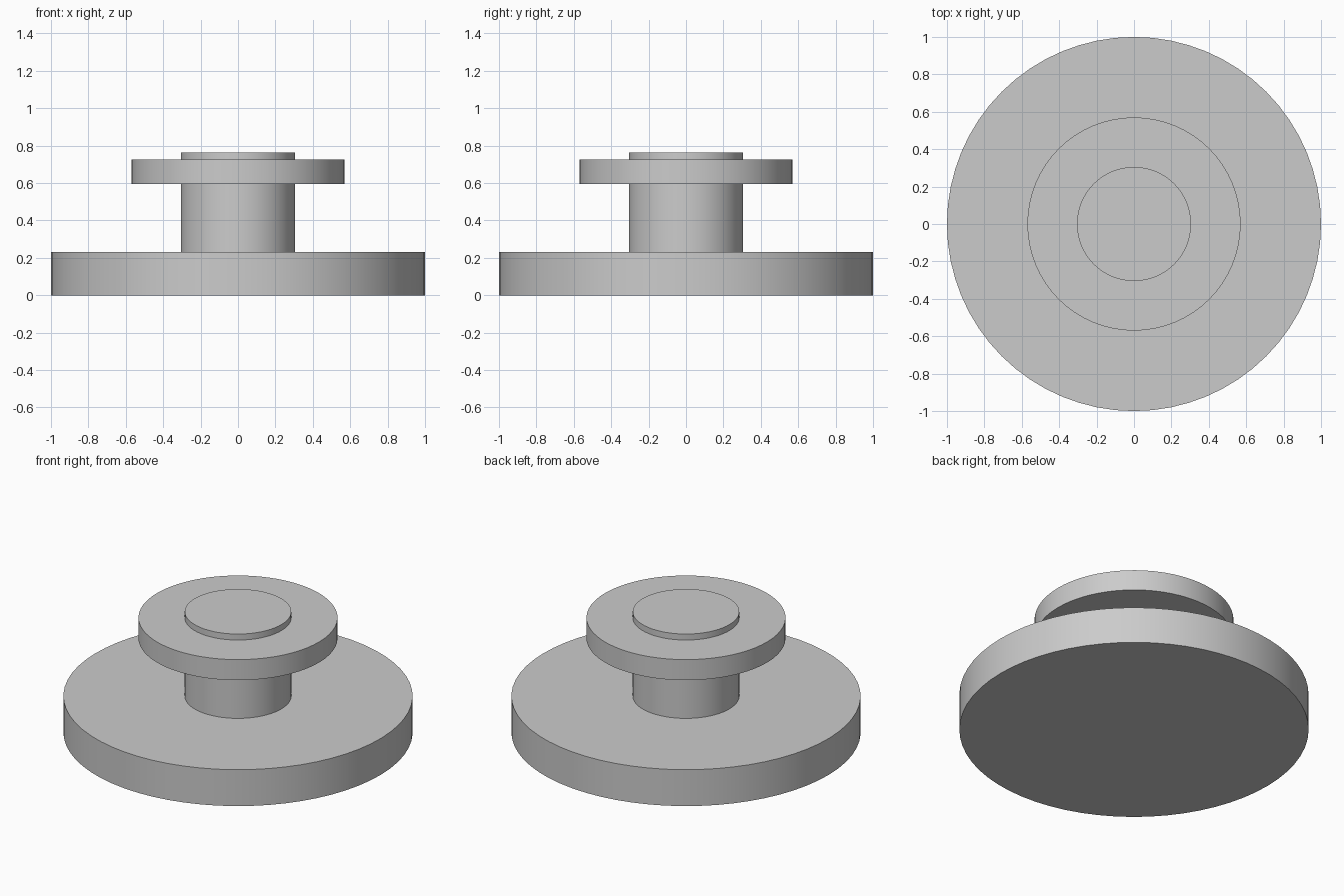
import bpy
import math

if "Cube" in bpy.data.objects:
    bpy.data.objects.remove(bpy.data.objects["Cube"], do_unlink=True)

grey = bpy.data.materials.new("plain_grey")
grey.use_nodes = True
colour = (0.6, 0.6, 0.6, 1)
grey.diffuse_color = colour
grey.node_tree.nodes["Principled BSDF"].inputs["Base Color"].default_value = colour


def disc(name, radius, bottom, top):
    """Upright smooth-sided cylinder between two heights."""
    bpy.ops.mesh.primitive_cylinder_add(
        vertices=64, radius=radius, depth=top - bottom,
        location=(0, 0, (bottom + top) / 2))
    part = bpy.context.object
    part.name = name
    part.data.materials.append(grey)
    bpy.ops.object.shade_smooth_by_angle(angle=math.radians(30))
    return part


# Wide foot
disc("base_disc", 1.0, 0, 0.23)
# Central post, standing slightly proud of the collar
disc("post", 0.305, 0.23, 0.763)
# Collar around the top of the post
disc("collar", 0.57, 0.595, 0.725)
